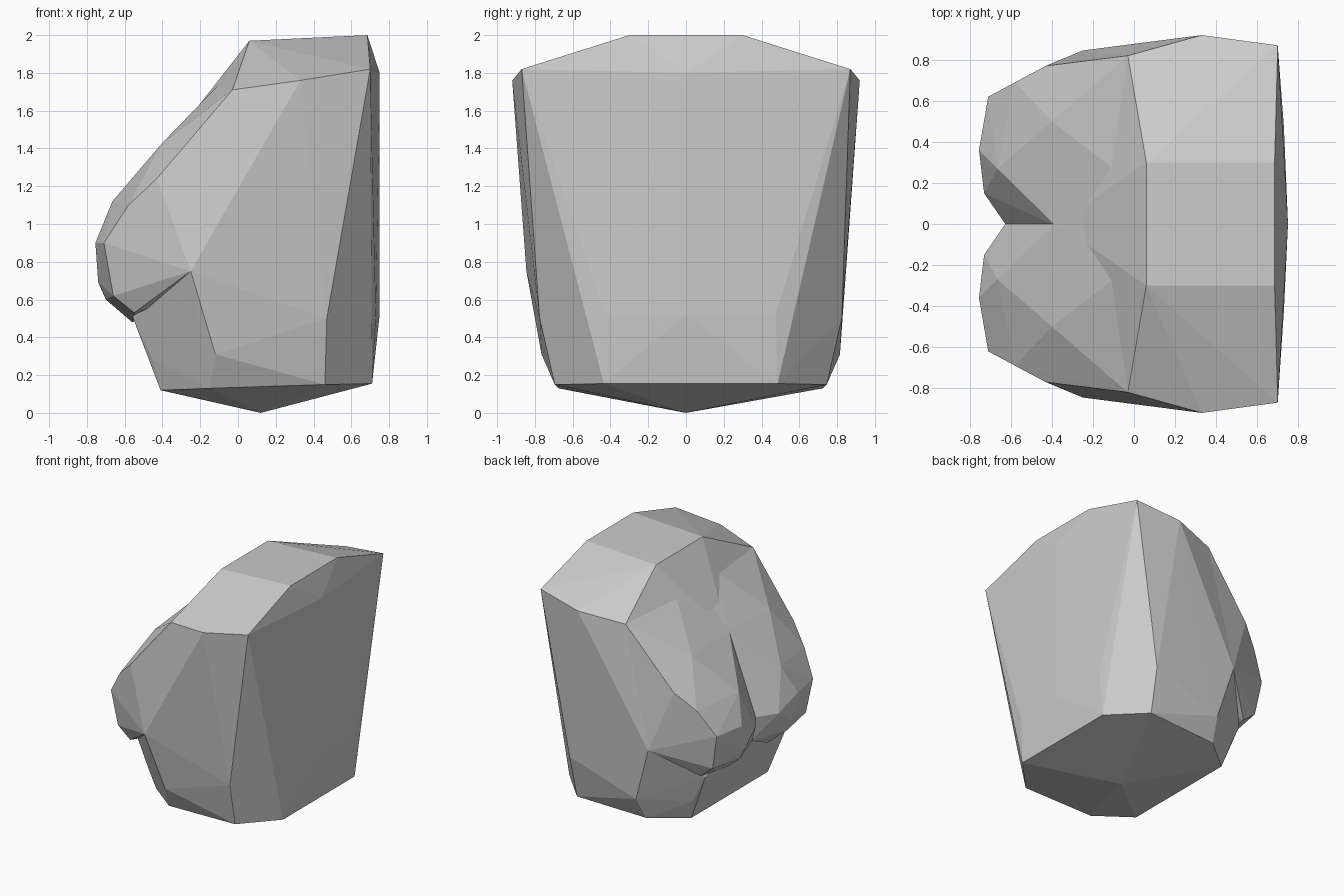
import bpy, bmesh

if "Cube" in bpy.data.objects:
    bpy.data.objects.remove(bpy.data.objects["Cube"])


def hull(name, points, sides, lean=0.0):
    """Faceted solid stretched over corner points, copied to each side given.
    Lean shifts the low corners sideways, off the centre plane."""
    bm = bmesh.new()
    for s in sides:
        for x, y, z in points:
            shift = lean if z < 0.55 and y else 0
            bm.verts.new((x, s * y + shift, z))
    bmesh.ops.remove_doubles(bm, verts=bm.verts, dist=0.001)
    bmesh.ops.convex_hull(bm, input=bm.verts)
    loose = [v for v in bm.verts if not v.link_faces]
    bmesh.ops.delete(bm, geom=loose, context='VERTS')
    bmesh.ops.recalc_face_normals(bm, faces=bm.faces)
    mesh = bpy.data.meshes.new(name)
    bm.to_mesh(mesh)
    bm.free()
    obj = bpy.data.objects.new(name, mesh)
    bpy.context.collection.objects.link(obj)
    return obj


# Main block: pointed base, tapered sides, chamfered top
base = [(.12, 0, 0), (-.41, .49, .12), (-.15, .70, .13),
        (.46, .72, .15), (.71, .46, .155)]
waist = [(-.45, .53, .28), (-.12, .79, .31), (.47, .80, .50),
         (.73, .45, .52), (.75, 0, .52), (-.555, .52, .50), (-.25, .845, .75)]
crown = [(.75, 0, 1.80), (.70, .87, 1.82), (.33, .92, 1.76), (-.03, .82, 1.71),
         (.685, .30, 2.0), (.06, .30, 1.97), (-.09, .26, 1.75),
         (-.37, 0, 1.42), (-.60, 0, .80), (-.59, 0, .62)]
body = hull("body", base + waist + crown, (1, -1), 0.025)

# Rounded lobes on the left face, meeting in a cleft at the middle
lobe = [(-.03, .82, 1.71), (-.09, .26, 1.75), (-.09, -.01, 1.74),
        (-.38, -.01, 1.44), (-.43, .77, 1.24), (-.40, .50, 1.43),
        (-.58, .69, 1.10), (-.665, .27, 1.12), (-.71, .62, .90),
        (-.755, .36, .90), (-.66, .60, .62), (-.74, .30, .69),
        (-.70, .30, .60), (-.73, .15, .80), (-.62, -.01, .80),
        (-.59, -.01, .60), (-.55, .60, .53), (-.56, .25, .48),
        (-.25, .845, .75), (0, .40, 1.2), (0, .40, .7)]
for side in (1, -1):
    part = hull("lobe", lobe, (side,))
    mod = body.modifiers.new("join_lobe", 'BOOLEAN')
    mod.operation = 'UNION'
    mod.solver = 'EXACT'
    mod.object = part
    bpy.context.view_layer.objects.active = body
    bpy.ops.object.modifier_apply(modifier=mod.name)
    bpy.data.objects.remove(part)
